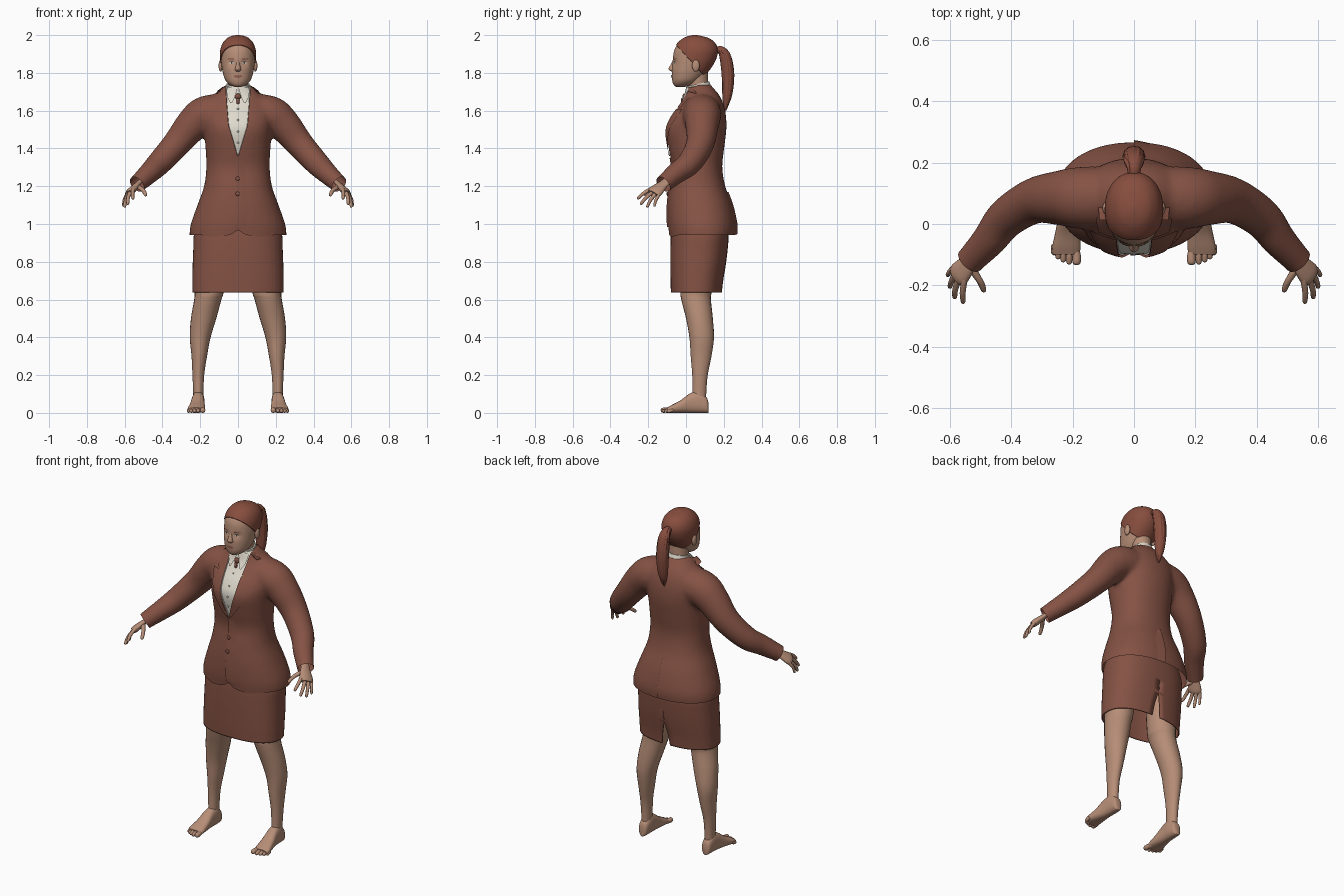
import bpy, bmesh, math, random
from mathutils import Vector, Matrix
from mathutils.bvhtree import BVHTree

random.seed(4)
if "Cube" in bpy.data.objects:
    bpy.data.objects.remove(bpy.data.objects["Cube"])


def material(name, r, g, b):
    m = bpy.data.materials.new(name)
    m.use_nodes = True
    m.diffuse_color = (r, g, b, 1)
    m.node_tree.nodes["Principled BSDF"].inputs["Base Color"].default_value = (r, g, b, 1)
    return m


SUIT = material("suit brown", .235, .085, .058)
HAIR = material("hair brown", .24, .075, .048)
SKIN = material("skin", .47, .27, .185)
SHIRT = material("shirt cream", .74, .70, .61)
LIPS = material("lips", .3, .12, .09)
WHITE = material("eye white", .6, .55, .5)
DARK = material("iris dark", .04, .025, .02)


def spline(keys, k):
    """Catmull-Rom interpolation of equal-length tuples."""
    out = []
    for i in range(len(keys) - 1):
        a, b, c, d = (keys[max(0, min(len(keys) - 1, i + o))] for o in (-1, 0, 1, 2))
        for s in range(k):
            t = s / k
            out.append([q + .5 * t * (r - p + t * (2*p - 5*q + 4*r - w + t * (3*(q - r) + w - p)))
                        for p, q, r, w in zip(a, b, c, d)])
    return out + [list(keys[-1])]


def power(c, p):
    return math.copysign(abs(c) ** (2 / p), c)


def body_rings(keys, n=40, k=5, p=2.2):
    """Level rings from (z, half width, front y, back y, x, back gap)."""
    rings = []
    for key in spline(keys, k):
        z, w, yf, yb, x, gap = (list(key) + [0, 0])[:6]
        span = (2 * math.pi - 2 * gap) / n
        rings.append([(x + w * power(math.sin(gap + span * i), p),
                       (yf + yb) / 2 + (yb - yf) / 2 * power(math.cos(gap + span * i), p), z)
                      for i in range(n + 1 if len(key) == 6 else n)])
    return rings


def tube_rings(keys, hint=(0, 1, 0), flat=1, n=16, k=5):
    """Rings across a path of (x, y, z, radius)."""
    pts, rings = spline(keys, k), []
    for i, (x, y, z, r) in enumerate(pts):
        t = Vector(pts[min(i + 1, len(pts) - 1)][:3]) - Vector(pts[max(i - 1, 0)][:3])
        u = t.cross(Vector(hint)).normalized()
        v = t.cross(u).normalized() * flat
        rings.append([Vector((x, y, z)) + r * (u * math.cos(a) + v * math.sin(a))
                      for a in (2 * math.pi * j / n for j in range(n))])
    return rings


def add_loft(bm, rings, caps=True, closed=True):
    vs = [[bm.verts.new(p) for p in r] for r in rings]
    n = len(vs[0])
    for a, b in zip(vs, vs[1:]):
        for i in range(n if closed else n - 1):
            j = (i + 1) % n
            bm.faces.new((a[i], a[j], b[j], b[i]))
    if caps:
        bm.faces.new(vs[0])
        bm.faces.new(vs[-1])


def finish(name, bm, *mats, mirror=False, thick=0, smooth=True):
    bmesh.ops.remove_doubles(bm, verts=bm.verts, dist=.00005)
    bmesh.ops.recalc_face_normals(bm, faces=bm.faces)
    me = bpy.data.meshes.new(name)
    bm.to_mesh(me)
    bm.free()
    for m in mats:
        me.materials.append(m)
    if smooth:
        me.shade_smooth()
        me.set_sharp_from_angle(angle=.8)
    ob = bpy.data.objects.new(name, me)
    bpy.context.collection.objects.link(ob)
    if thick:
        ob.modifiers.new("thickness", "SOLIDIFY").thickness = thick
    if mirror:
        ob.modifiers.new("mirror", "MIRROR")
    return ob


def loft(name, rings, mat, mirror=False):
    bm = bmesh.new()
    add_loft(bm, rings)
    return finish(name, bm, mat, mirror=mirror)


def surface(tree, x, z, side=-1):
    hit = tree.ray_cast(Vector((x, 2 * side, z)), Vector((0, -side, 0)))[0]
    return hit.y if hit else 0.02


def strip(name, tree, rows, mat, off=.004, side=-1, taper=False, mirror=False, cols=6):
    """Thin plate lying on a surface, from rows of (z, x start, x end)."""
    bm, grid = bmesh.new(), []
    for z, a, b in spline(rows, 4):
        xs = [(a + (b - a) * i / cols, off * (1 - i / cols * taper)) for i in range(cols + 1)]
        grid.append([(x, surface(tree, x, z, side) + side * o, z) for x, o in xs])
    add_loft(bm, grid, caps=False, closed=False)
    return finish(name, bm, mat, mirror=mirror)


def ball(name, loc, scale, mat, mirror=False):
    bm = bmesh.new()
    bmesh.ops.create_uvsphere(bm, u_segments=16, v_segments=10, radius=1,
                              matrix=Matrix.Translation(loc) @ Matrix.Diagonal((*scale, 1)))
    return finish(name, bm, mat, mirror=mirror)


# Jacket: torso and sleeves fused, then trimmed at hem and cuffs
bm = bmesh.new()
add_loft(bm, body_rings([
    (.88, .25, -.085, .25), (.94, .257, -.09, .263), (1, .25, -.097, .265), (1.1, .215, -.097, .243),
    (1.2, .18, -.087, .208), (1.3, .168, -.074, .192), (1.4, .172, -.092, .202), (1.5, .18, -.106, .214),
    (1.57, .187, -.078, .212), (1.63, .172, -.035, .2), (1.68, .13, -.005, .178),
    (1.72, .085, .004, .145), (1.738, .066, .008, .132)]))
sleeve = tube_rings([(.05, .085, 1.59, .1), (.17, .085, 1.577, .102), (.24, .085, 1.527, .09),
                     (.325, .075, 1.425, .075), (.415, .02, 1.325, .066), (.47, -.05, 1.27, .057),
                     (.53, -.115, 1.215, .048), (.565, -.152, 1.183, .046)], n=24)
add_loft(bm, sleeve)
add_loft(bm, [[(-p[0], p[1], p[2]) for p in r] for r in sleeve])
base = finish("jacket_base", bm)
re = base.modifiers.new("fuse", "REMESH")
re.mode, re.voxel_size = "VOXEL", .011
sm = base.modifiers.new("relax", "SMOOTH")
sm.factor, sm.iterations = .5, 10
fused = bpy.data.meshes.new_from_object(base.evaluated_get(bpy.context.evaluated_depsgraph_get()))
bpy.data.objects.remove(base)
bm = bmesh.new()
bm.from_mesh(fused)


def cut(co, no, test, **clear):
    fs = [f for f in bm.faces if test(f.calc_center_median())]
    geom = fs + list({e for f in fs for e in f.edges}) + list({v for f in fs for v in f.verts})
    bmesh.ops.bisect_plane(bm, geom=geom, dist=.0001, plane_co=co, plane_no=no, **clear)


cut((0, 0, .942), (0, 0, 1), lambda c: c.z < 1.05, clear_inner=True)
for s in (1, -1):
    cut((s * .535, -.12, 1.21), (s * .06, -.065, -.055), lambda c: c.x * s > .4, clear_outer=True)
    for x, z, slope in ((0, 1.355, .3), (.05, 1.52, .08)):
        cut((s * x, 0, z), (s, 0, -slope), lambda c: c.z > 1.3 and c.y < .06 and abs(c.x) < .15)
shirt = [f for f in bm.faces for c in [f.calc_center_median()] if c.y < .06 and c.z > 1.34
         and abs(c.x) < min((c.z - 1.355) * .3, .05 + (c.z - 1.52) * .08)]
for f in shirt:
    f.material_index = 1
bmesh.ops.inset_region(bm, faces=shirt, thickness=.001, depth=-.006)
for v in bm.verts:  # rounded front corners of the hem
    if v.co.y < .05 and v.co.z < 1:
        v.co.z += .03 * max(0, 1 - abs(v.co.x) / .06) ** 2 * (1 - v.co.z) / .058
        v.co.z -= .01 * math.exp(-((abs(v.co.x) - .12) / .05) ** 2) * (1 - v.co.z) / .058
skin_of_jacket = BVHTree.FromBMesh(bm)
finish("jacket", bm, SUIT, SHIRT)

# Jacket details
strip("lapel", skin_of_jacket, [(1.36, 0, .01), (1.45, .03, .078), (1.52, .05, .112), (1.58, .055, .138),
                                (1.61, .057, .145)], SUIT, .007, mirror=True)
strip("collar", skin_of_jacket, [(1.617, .058, .115), (1.66, .061, .122), (1.7, .064, .112),
                                 (1.725, .066, .082)], SUIT, .007, mirror=True)
strip("front_overlap", skin_of_jacket, [(.985, -.01, .05), (1.15, -.012, .05), (1.35, -.008, .03)],
      SUIT, .006, taper=True)
strip("back_vent", skin_of_jacket, [(.945, 0, .05), (1.08, 0, .05), (1.17, 0, .012)], SUIT, .008, 1, True)
for z in (1.16, 1.24):
    ball("jacket_button", (-.002, surface(skin_of_jacket, 0, z) - .007, z), (.011, .005, .011), SUIT)
for z in (1.43, 1.49, 1.55, 1.61):
    ball("shirt_button", (0, surface(skin_of_jacket, 0, z) - .001, z), (.005, .003, .005), SHIRT)

# Shirt collar and neck ornament
loft("shirt_collar", tube_rings([(0, .078, 1.68, .067), (0, .07, 1.715, .064), (0, .064, 1.742, .06)], n=32), SHIRT)
strip("collar_wing", skin_of_jacket, [(1.64, .032, .04), (1.67, .018, .055), (1.7, .008, .06), (1.725, .004, .058)],
      SHIRT, .012, mirror=True)
ball("neck_ornament", (0, surface(skin_of_jacket, 0, 1.675) - .008, 1.675), (.017, .01, .016), SUIT)
ball("ornament_drop", (0, surface(skin_of_jacket, 0, 1.65) - .006, 1.65), (.009, .007, .018), SUIT)

# Skirt with a slit at the back
bm = bmesh.new()
add_loft(bm, body_rings([(.637, .241, -.08, .19, 0, .07), (.7, .241, -.082, .197, 0, .045), (.78, .24, -.083, .21, 0, 0),
                         (.86, .237, -.083, .22, 0, 0), (.95, .232, -.08, .225, 0, 0), (1.03, .2, -.07, .21, 0, 0)],
                        n=56, p=2.4), caps=False, closed=False)
finish("skirt", bm, SUIT, thick=.006)

# Legs, feet and toes
loft("legs", body_rings([(.85, .085, -.03, .14, .145), (.65, .077, -.03, .135, .152), (.6, .072, -.025, .132, .16),
                         (.5, .067, 0, .142, .182), (.4, .055, .018, .148, .2), (.3, .041, .025, .135, .205),
                         (.2, .031, .033, .115, .21), (.1, .027, .034, .107, .21), (.05, .027, .034, .107, .21)],
                        n=24, p=2), SKIN, mirror=True)
foot = spline([(.12, .21, .012, .045), (.11, .21, .026, .08), (.07, .21, .032, .112), (.025, .212, .034, .105),
               (-.03, .216, .041, .066), (-.075, .22, .046, .042), (-.1, .221, .043, .028)], 5)
loft("feet", [[(x + w * power(math.cos(a), 2.5), y, h / 2 + h / 2 * power(math.sin(a), 2.5))
               for a in (math.tau * i / 24 for i in range(24))] for y, x, w, h in foot], SKIN, mirror=True)
for x, y, r in ((.187, -.134, .014), (.211, -.132, .01), (.23, -.125, .01), (.247, -.115, .0095), (.261, -.102, .009)):
    loft("toe", tube_rings([(x * .8 + .044, -.075, .016, r), (x, y + .03, .015, r), (x, y + .012, r, r),
                            (x, y + .003, r, r * .7), (x, y, r, r * .1)], hint=(0, 0, 1), n=10, k=3), SKIN, mirror=True)

# Hands
wide, along = Vector((.04, .05, -.03)), Vector((.045, -.053, -.052))
loft("palm", tube_rings([(.505, -.09, 1.235, .027), (.53, -.117, 1.213, .027), (.547, -.138, 1.195, .034),
                         (.568, -.162, 1.172, .041), (.578, -.174, 1.16, .034)],
                        hint=along.cross(wide), flat=.48), SKIN, mirror=True)
for name, a, b, tip, r in (
        ("index", (.553, -.185, 1.185), (.558, -.225, 1.162), (.556, -.258, 1.132), .0095),
        ("middle", (.57, -.175, 1.17), (.582, -.213, 1.138), (.584, -.242, 1.102), .0095),
        ("ring", (.581, -.162, 1.16), (.595, -.188, 1.126), (.6, -.207, 1.087), .009),
        ("little", (.59, -.145, 1.153), (.603, -.16, 1.125), (.607, -.168, 1.092), .008),
        ("thumb", (.53, -.145, 1.197), (.502, -.185, 1.178), (.487, -.22, 1.15), .011)):
    root = Vector(a).lerp(Vector((.55, -.14, 1.193)), .4)
    near = Vector(b).lerp(Vector(tip), .85)
    loft(name + "_finger", tube_rings([(*root, r * 1.2), (*a, r * 1.15), (*b, r), (*near, r * .8), (*tip, r * .1)],
                                      n=10, k=4), SKIN, mirror=True)

# Head with hair cut along a sloping hairline
loft("neck", tube_rings([(0, .07, 1.64, .055), (0, .066, 1.72, .052), (0, .06, 1.83, .055)], n=28), SKIN)
bm = bmesh.new()
add_loft(bm, body_rings([(1.724, .012, -.05, -.015), (1.736, .042, -.065, .03), (1.76, .066, -.073, .07),
                         (1.8, .08, -.075, .108), (1.84, .087, -.073, .138), (1.88, .091, -.069, .158),
                         (1.92, .09, -.062, .165), (1.955, .078, -.043, .152), (1.98, .056, -.013, .12),
                         (1.991, .034, .013, .083), (1.996, .008, .035, .06)], n=56, k=6, p=2.1))
for v in bm.verts:  # eye sockets
    if v.co.y < 0:
        v.co.y += .009 * math.exp(-((abs(v.co.x) - .033) ** 2 + (v.co.z - 1.853) ** 2) / .00035)
cut((0, 0, 1.89), (0, 1.1, 1), lambda c: True)
hair = [f for f in bm.faces for c in [f.calc_center_median()] if c.z + 1.1 * c.y > 1.89]
for f in hair:
    f.material_index = 1
bmesh.ops.recalc_face_normals(bm, faces=bm.faces)
bmesh.ops.inset_region(bm, faces=hair, thickness=.002, depth=.004)
face = BVHTree.FromBMesh(bm)
finish("head", bm, SKIN, HAIR)
loft("nose", body_rings([(1.87, .007, -.068, -.05), (1.845, .01, -.08, -.05), (1.825, .015, -.092, -.05),
                         (1.814, .017, -.088, -.05), (1.806, .01, -.074, -.05)], n=20, p=2), SKIN)
strip("eye", face, [(1.847, .031, .036), (1.85, .023, .044), (1.856, .022, .045), (1.86, .03, .038)], WHITE, .003, mirror=True)
strip("iris", face, [(1.848, .032, .035), (1.853, .029, .038), (1.858, .032, .035)], DARK, .0045, mirror=True)
strip("eyelid_line", face, [(1.857, .021, .048), (1.861, .027, .042)], DARK, .0045, mirror=True)
strip("eyebrow", face, [(1.87, .019, .05), (1.875, .021, .055)], HAIR, .003, mirror=True)
strip("lips", face, [(1.774, -.01, .01), (1.78, -.022, .022), (1.785, -.023, .023), (1.79, -.01, .01)], LIPS, .004)
ball("ear", (.092, .052, 1.838), (.011, .02, .032), SKIN, mirror=True)

# Ponytail and loose strands
tail = [(0, .14, 1.91, .016), (0, .182, 1.922, .02), (0, .208, 1.885, .03), (0, .222, 1.79, .032),
        (0, .219, 1.69, .026), (0, .211, 1.63, .014), (0, .208, 1.6, .003)]
loft("ponytail", tube_rings(tail, hint=(1, 0, 0), flat=1.1, n=20), HAIR)
for i in range(12):
    a, drop = math.tau * i / 12, random.uniform(-.01, .07)
    loft("hair_strand", tube_rings([(x + r * .85 * math.cos(a), y + r * .75 * math.sin(a), z + drop * j / 6, r * .3)
                                    for j, (x, y, z, r) in enumerate(tail)], hint=(1, 0, 0), n=8, k=4), HAIR)
